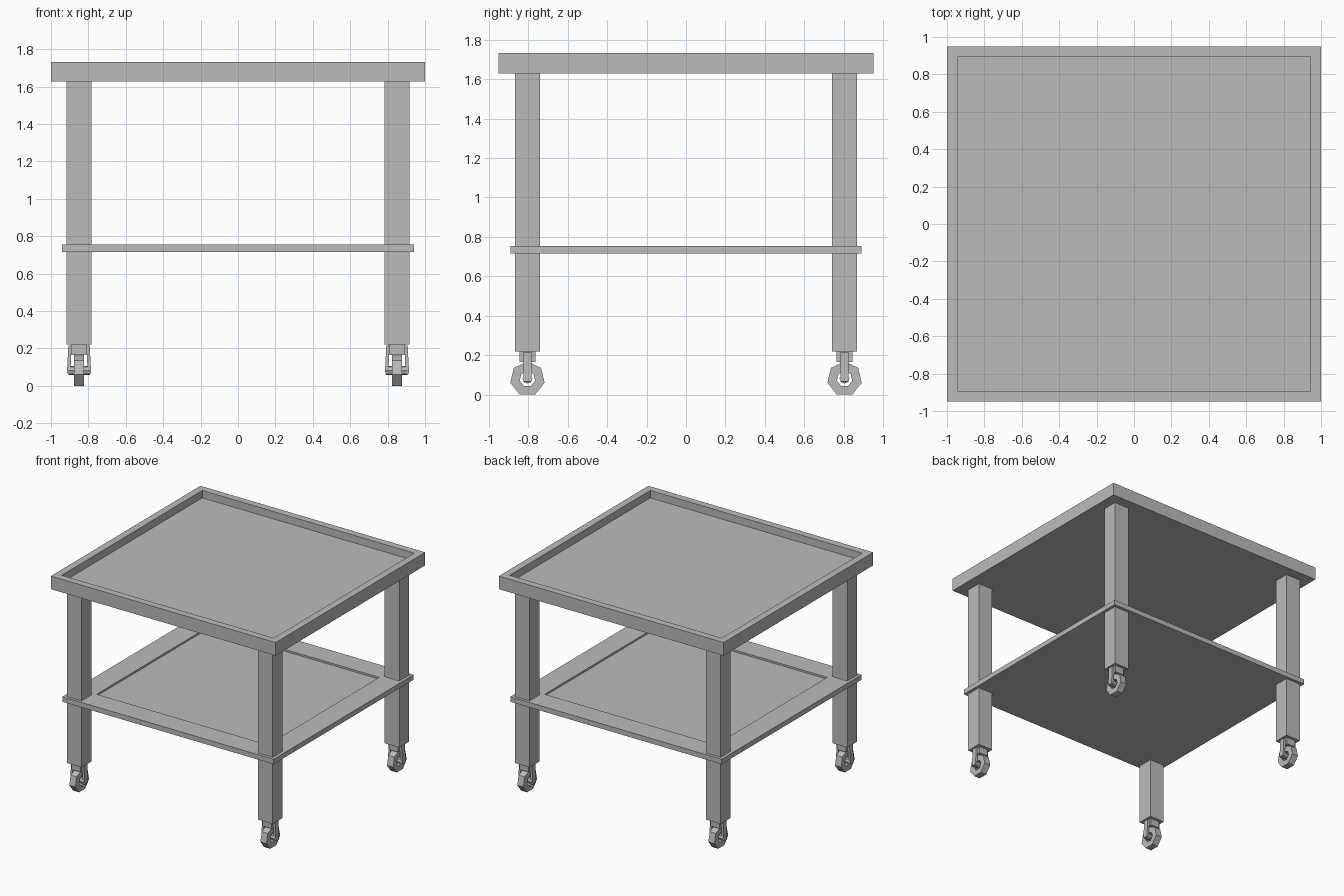
import bpy
import bmesh
import math
from mathutils import Matrix, Vector

cube = bpy.data.objects.get("Cube")
if cube:
    bpy.data.objects.remove(cube, do_unlink=True)

GREY = (0.5, 0.5, 0.5, 1)
grey = bpy.data.materials.new("plain grey")
grey.use_nodes = True
grey.diffuse_color = GREY
grey.node_tree.nodes["Principled BSDF"].inputs["Base Color"].default_value = GREY


def finish(name, bm, location=(0, 0, 0)):
    bmesh.ops.recalc_face_normals(bm, faces=bm.faces)
    mesh = bpy.data.meshes.new(name)
    bm.to_mesh(mesh)
    bm.free()
    mesh.materials.append(grey)
    obj = bpy.data.objects.new(name, mesh)
    obj.location = location
    bpy.context.collection.objects.link(obj)
    return obj


def box_mesh(size):
    bm = bmesh.new()
    bmesh.ops.create_cube(bm, size=1)
    bmesh.ops.scale(bm, vec=size, verts=bm.verts)
    return bm


def box(name, size, location):
    return finish(name, box_mesh(size), location)


def tray(name, size, z, border, depth):
    """Slab with its top face inset and sunk."""
    bm = box_mesh(size)
    top = max(bm.faces, key=lambda f: f.calc_center_median().z)
    bmesh.ops.inset_individual(bm, faces=[top], thickness=border, use_even_offset=True)
    floor = bmesh.ops.extrude_discrete_faces(bm, faces=[top])["faces"][0]
    bmesh.ops.translate(bm, vec=(0, 0, -depth), verts=floor.verts)
    return finish(name, bm, (0, 0, z))


def axle(name, radius, length, location):
    bm = bmesh.new()
    bmesh.ops.create_cone(bm, cap_ends=True, segments=8, radius1=radius,
                          radius2=radius, depth=length,
                          matrix=Matrix.Rotation(math.pi / 2, 4, "Y"))
    return finish(name, bm, location)


def ring_wheel(name, outer, inner, width, location, sides=7):
    """Flat-sided ring about the x axis, resting on one flat."""
    bm = bmesh.new()
    rings = []
    for radius, x in ((outer, -width / 2), (outer, width / 2),
                      (inner, width / 2), (inner, -width / 2)):
        angles = [math.pi / 2 + math.tau * i / sides for i in range(sides)]
        rings.append([bm.verts.new(Vector((x, radius * math.cos(a), radius * math.sin(a))))
                      for a in angles])
    for k in range(4):
        a, b = rings[k], rings[(k + 1) % 4]
        for i in range(sides):
            j = (i + 1) % sides
            bm.faces.new((a[i], a[j], b[j], b[i]))
    return finish(name, bm, location)


# Table top and lower shelf
tray("table_top", (2, 1.9, 0.105), 1.68, 0.057, 0.06)
tray("lower_shelf", (1.88, 1.78, 0.04), 0.735, 0.18, 0.015)

# Legs with casters
for side, x in (("right", -0.85), ("left", 0.85)):
    for end, y in (("front", -0.804), ("back", 0.804)):
        tag = f"{end}_{side}"
        box(f"leg_{tag}", (0.132, 0.126, 1.42), (x, y, 0.93))
        box(f"caster_stem_{tag}", (0.08, 0.08, 0.055), (x, y, 0.193))
        for s, label in ((-1, "outer"), (1, "inner")):
            prong = box(f"caster_{label}_prong_{tag}", (0.018, 0.042, 0.15),
                        (x + s * 0.052, y, 0.14))
            prong.rotation_euler.y = -s * 0.05
        axle(f"caster_axle_{tag}", 0.025, 0.115, (x, y, 0.082))
        ring_wheel(f"caster_wheel_{tag}", 0.089, 0.04, 0.054, (x, y, 0.08))
